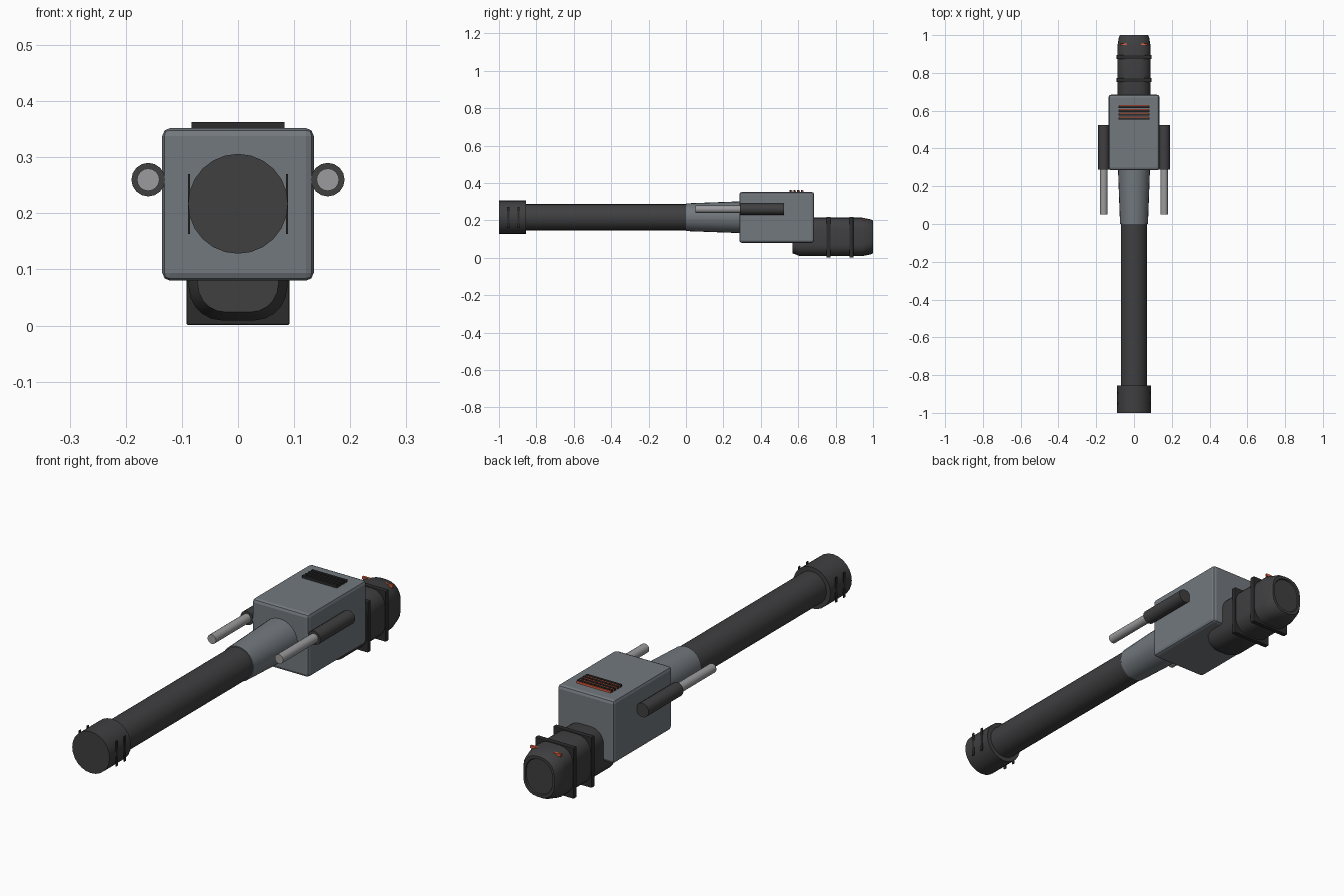
import bpy, bmesh, math

if "Cube" in bpy.data.objects:
    bpy.data.objects.remove(bpy.data.objects["Cube"])

def material(name, rgb):
    m = bpy.data.materials.new(name)
    m.diffuse_color = (*rgb, 1)
    m.use_nodes = True
    m.node_tree.nodes["Principled BSDF"].inputs["Base Color"].default_value = m.diffuse_color
    return m

STEEL = material("steel", (0.17, 0.19, 0.21))
DARK = material("dark", (0.05, 0.05, 0.053))
BLACK = material("black", (0.025, 0.025, 0.025))
SILVER = material("silver", (0.33, 0.33, 0.34))
RED = material("red", (0.8, 0.12, 0.05))

def finish(bm, name, mat, smooth=True):
    bmesh.ops.recalc_face_normals(bm, faces=bm.faces)
    me = bpy.data.meshes.new(name)
    bm.to_mesh(me)
    bm.free()
    me.materials.append(mat)
    ob = bpy.data.objects.new(name, me)
    bpy.context.collection.objects.link(ob)
    if smooth:
        bpy.ops.object.select_all(action='DESELECT')
        ob.select_set(True)
        bpy.context.view_layer.objects.active = ob
        bpy.ops.object.shade_smooth_by_angle(angle=math.radians(30))
    return ob

def box(name, lo, hi, mat, bevel=0, tilt=0):
    bm = bmesh.new()
    bmesh.ops.create_cube(bm, size=1)
    for v in bm.verts:
        v.co = [c * (h - l) for c, l, h in zip(v.co, lo, hi)]
    if bevel:
        bmesh.ops.bevel(bm, geom=bm.edges[:], offset=bevel, segments=2, profile=0.5, affect='EDGES')
    ob = finish(bm, name, mat, False)
    ob.location = [(l + h) / 2 for l, h in zip(lo, hi)]
    ob.rotation_euler.x = tilt
    return ob

def loft(name, sections, mat):
    """Join rings of points, closing both ends."""
    bm = bmesh.new()
    rings = [[bm.verts.new(p) for p in s] for s in sections]
    n = len(rings[0])
    for a, b in zip(rings, rings[1:]):
        for i in range(n):
            j = (i + 1) % n
            bm.faces.new((a[i], a[j], b[j], b[i]))
    bm.faces.new(rings[0])
    bm.faces.new(rings[-1])
    return finish(bm, name, mat)

def circle(x, y, z, r, n):
    return [(x + r * math.cos(2 * math.pi * i / n), y, z + r * math.sin(2 * math.pi * i / n)) for i in range(n)]

def tube(name, x, z, profile, mat, n=24):
    return loft(name, [circle(x, y, z, r, n) for y, r in profile], mat)

def rounded(y, z, hw, hh, r, seg=5):
    pts = []
    for q, (sx, sz) in enumerate(((1, 1), (-1, 1), (-1, -1), (1, -1))):
        for i in range(seg + 1):
            a = math.pi / 2 * (q + i / seg)
            pts.append((sx * (hw - r) + r * math.cos(a), y, z + sz * (hh - r) + r * math.sin(a)))
    return pts

# Barrel, muzzle and tapered sleeve
AXIS = 0.217
tube("barrel", 0, AXIS, [(-0.87, 0.07), (0.02, 0.07)], DARK)
tube("muzzle", 0, AXIS, [(-1, 0.089), (-0.855, 0.089)], DARK)
tube("barrel_sleeve", 0, AXIS, [(0, 0.074), (0.3, 0.085)], STEEL)

# Main housing
box("housing", (-0.135, 0.285, 0.08), (0.135, 0.685, 0.352), STEEL, 0.014)

# Rear breech with chamfered ends and recessed cap
loft("breech", [
    rounded(0.57, 0.112, 0.072, 0.088, 0.05),
    rounded(0.61, 0.112, 0.088, 0.103, 0.06),
    rounded(0.94, 0.112, 0.088, 0.103, 0.06),
    rounded(0.99, 0.112, 0.08, 0.093, 0.065),
    rounded(1.0, 0.112, 0.074, 0.087, 0.065),
    rounded(1.0, 0.112, 0.064, 0.076, 0.06),
    rounded(0.995, 0.112, 0.062, 0.074, 0.06)], DARK)
for i, y in enumerate((0.751, 0.873)):
    box(f"breech_band_{i}", (-0.092, y, 0.001), (0.092, y + 0.022, 0.219), BLACK, 0.003)

# Paired side parts
for side, s in (("left", -1), ("right", 1)):
    x = 0.16 * s
    tube(f"{side}_piston_body", x, 0.26, [(0.288, 0.03), (0.525, 0.03)], DARK, 16)
    tube(f"{side}_piston_rod", x, 0.26, [(0.05, 0.02), (0.3, 0.02)], SILVER, 16)
    for i, y in enumerate((-0.95, -0.895)):
        box(f"{side}_muzzle_slat_{i}", (s * 0.0875 - 0.002, y - 0.006, 0.163),
            (s * 0.0875 + 0.002, y + 0.006, 0.27), BLACK)
    box(f"{side}_breech_light", (s * 0.055 - 0.017, 0.947, 0.2), (s * 0.055 + 0.017, 0.956, 0.211), RED)

# Top vent: dark fins with glowing strips behind them
for i in range(4):
    y = 0.56 + i * 0.02
    box(f"vent_fin_{i}", (-0.083, y - 0.006, 0.345), (0.083, y + 0.004, 0.363), BLACK)
    box(f"vent_glow_{i}", (-0.08, y + 0.004, 0.345), (0.08, y + 0.009, 0.36), RED)
